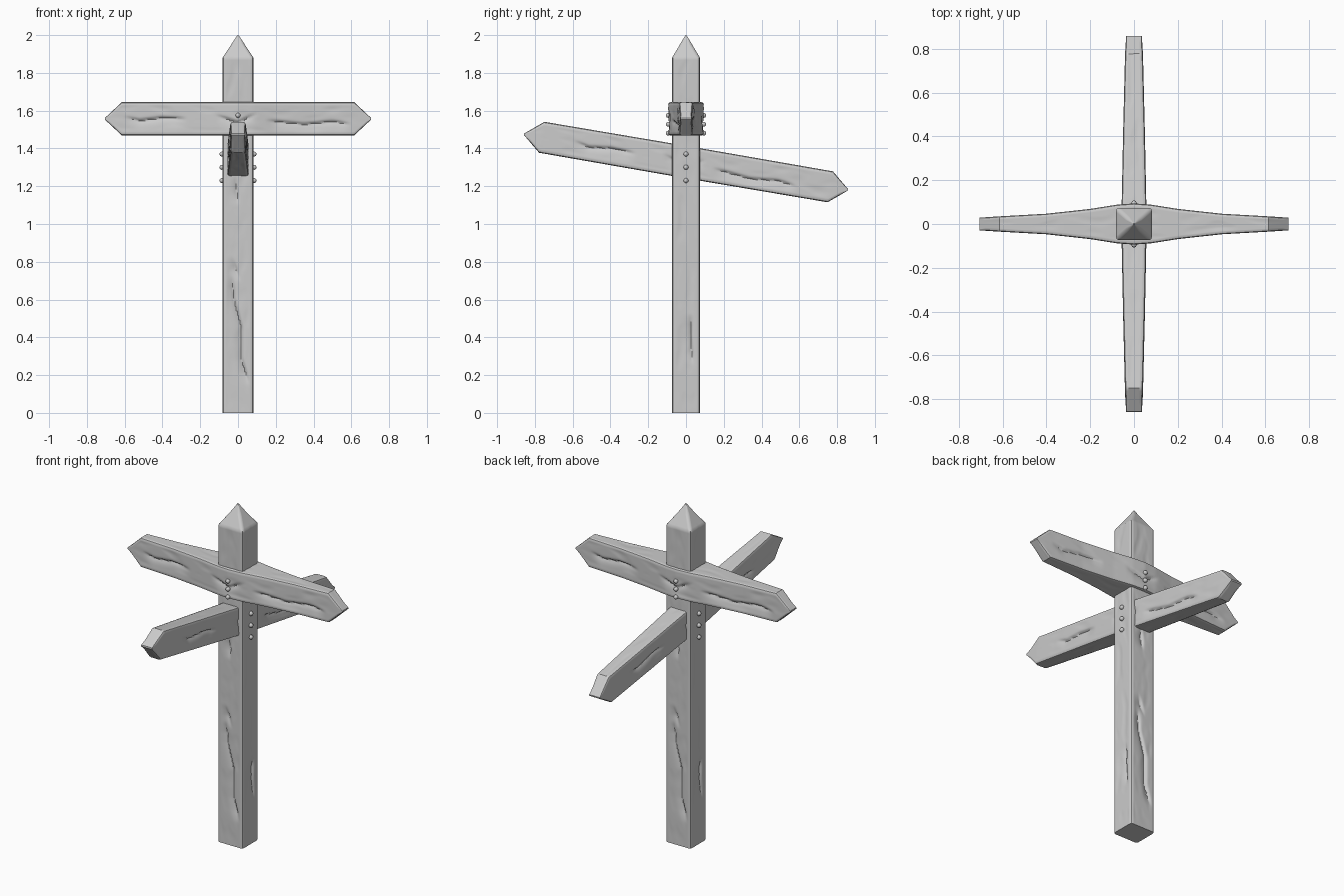
import bpy, bmesh, math
from mathutils import Matrix, Vector, noise

if "Cube" in bpy.data.objects:
    bpy.data.objects.remove(bpy.data.objects["Cube"])

wood = bpy.data.materials.new("pale grey wood")
wood.use_nodes = True
GREY = (0.6, 0.6, 0.6, 1)
wood.diffuse_color = GREY
wood.node_tree.nodes["Principled BSDF"].inputs["Base Color"].default_value = GREY


def interp(keys, s):
    """Linear lookup in rows that start with the position."""
    for a, b in zip(keys, keys[1:]):
        if s <= b[0]:
            t = max(0, (s - a[0]) / (b[0] - a[0]))
            return [u + (v - u) * t for u, v in zip(a[1:], b[1:])]
    return list(keys[-1][1:])


def carve(cracks, s, c):
    """Depth of the split-wood grooves: one steep lip, one soft slope."""
    depth = 0
    for path in cracks:
        lo, hi = path[0][0], path[-1][0]
        if lo < s < hi:
            d = c - interp(path, s)[0]
            fade = min(1, (s - lo) / 0.06, (hi - s) / 0.06)
            depth += 0.014 * fade * math.exp(-d / 0.005 if d > 0 else d / 0.022)
    return depth


def finish(name, bm):
    bmesh.ops.recalc_face_normals(bm, faces=bm.faces)
    mesh = bpy.data.meshes.new(name)
    bm.to_mesh(mesh)
    bm.free()
    mesh.materials.append(wood)
    obj = bpy.data.objects.new(name, mesh)
    bpy.context.collection.objects.link(obj)
    bpy.ops.object.select_all(action="DESELECT")
    obj.select_set(True)
    bpy.context.view_layer.objects.active = obj
    bpy.ops.object.shade_smooth_by_angle(angle=math.radians(38))
    return obj


def timber(name, keys, place, round_r, face_cracks, side_cracks, flip, n=22):
    """Loft a rounded rectangle along keys of (position, half width, half depth)."""
    stations = [keys[0][0]]
    for a, b in zip(keys, keys[1:]):
        steps = max(1, round((b[0] - a[0]) / 0.012))
        stations += [a[0] + (b[0] - a[0]) * (i + 1) / steps for i in range(steps)]
    bm = bmesh.new()
    rings = []
    for s in stations:
        P, Q = interp(keys, s)
        r = min(round_r, 0.45 * P, 0.45 * Q)
        # Grooves and wobble vanish toward the ends
        calm = min(1, (s - keys[0][0]) / 0.1, (keys[-1][0] - s) / 0.15)
        ring = []
        for side in range(4):
            sign = 1 if side < 2 else -1
            wide = side % 2 == 0
            half, out = (P - r, Q) if wide else (Q - r, P)
            for i in range(n):
                c = half * (2 * i / (n - 1) - 1) * (sign if wide else -sign)
                # The opposite face repeats the pattern turned half round
                turn = 1 if (sign < 0) == wide else -1
                fs, fc = s * (turn if flip == "along" else 1), c * (turn if flip == "across" else 1)
                rim = min(1, (half - abs(c)) / 0.02)
                dent = carve(face_cracks if wide else side_cracks, fs, fc)
                wave = 0.004 * max(0, noise.noise(Vector((fs * 9, fc * 22, 3 * wide))))
                o = (out - (dent + wave) * max(0, rim) * calm) * sign
                ring.append((c, o) if wide else (o, c))
            # Middle point of the rounded corner
            k = r * (1 - math.sqrt(0.5))
            ring.append(((1, 1, -1, -1)[side] * (P - k), (1, -1, -1, 1)[side] * (Q - k)))
        rings.append([bm.verts.new(place(s, p, q)) for p, q in ring])
    for a, b in zip(rings, rings[1:]):
        for i in range(len(a)):
            j = (i + 1) % len(a)
            bm.faces.new((a[i], a[j], b[j], b[i]))
    bm.faces.new(rings[0])
    bm.faces.new(rings[-1])
    return finish(name, bm)


def nail(name, position, axis):
    """Domed nail head facing along the axis."""
    bm = bmesh.new()
    turn = Vector(axis).to_track_quat("Z", "Y").to_matrix().to_4x4()
    bmesh.ops.create_uvsphere(bm, u_segments=12, v_segments=8, radius=0.013,
                              matrix=Matrix.Translation(position) @ turn)
    return finish(name, bm)


# Upright post with a pyramid point
timber("post", [(0, 0.082, 0.074), (1.88, 0.082, 0.074), (2, 0.003, 0.003)],
       lambda s, p, q: (p, q, s), 0.014,
       [[(0.15, 0.06), (0.28, 0.02), (0.45, 0.02), (0.6, -0.02), (0.72, -0.03)],
        [(0.7, 0.01), (0.82, -0.03)], [(1.1, 0), (1.25, -0.01)]],
       [[(0.26, 0.035), (0.4, 0.025), (0.52, 0.03)]], "across")

# Straight sign board, thick where it wraps the post
half = [(0, 0.088, 0.094), (0.08, 0.088, 0.088), (0.2, 0.088, 0.069), (0.4, 0.088, 0.047),
        (0.615, 0.088, 0.035), (0.705, 0.004, 0.029)]
mirrored = [(-s, p, q) for s, p, q in reversed(half[1:])]
grooves = [[(-0.6, 0.01), (-0.52, -0.01), (-0.4, 0.005), (-0.27, 0.0)],
           [(-0.12, 0.02), (0.0, -0.02), (0.1, 0.03)],
           [(0.15, -0.01), (0.35, -0.03), (0.5, -0.015), (0.6, -0.03)]]
timber("straight_board", mirrored + half,
       lambda s, p, q: (s, q, p + 1.557), 0.012, grooves, [], "along")

# Sloping sign board passing through the post
half = [(0, 0.085, 0.058), (0.4, 0.084, 0.05), (0.775, 0.083, 0.041), (0.87, 0.004, 0.036)]
mirrored = [(-s, p, q) for s, p, q in reversed(half[1:])]
board = timber("sloping_board", mirrored + half, lambda s, p, q: (s, q, p), 0.014,
               [[(a, b) for a, b in path] for path in grooves], [], "along")
board.matrix_world = (Matrix.Translation((0, 0, 1.328)) @ Matrix.Rotation(math.radians(-9.74), 4, "X")
                      @ Matrix.Rotation(math.pi / 2, 4, "Z"))

# Nail heads on both sides of each joint
for label, sign in (("left", 1), ("right", -1)):
    for i in range(3):
        nail(f"{label}_nail_{i}", (sign * 0.085, 0, 1.37 - 0.07 * i), (sign, 0, 0))
for label, sign in (("back", 1), ("front", -1)):
    for i in range(3):
        nail(f"{label}_nail_{i}", (0, sign * 0.094, 1.575 - 0.047 * i), (0, sign, 0))
